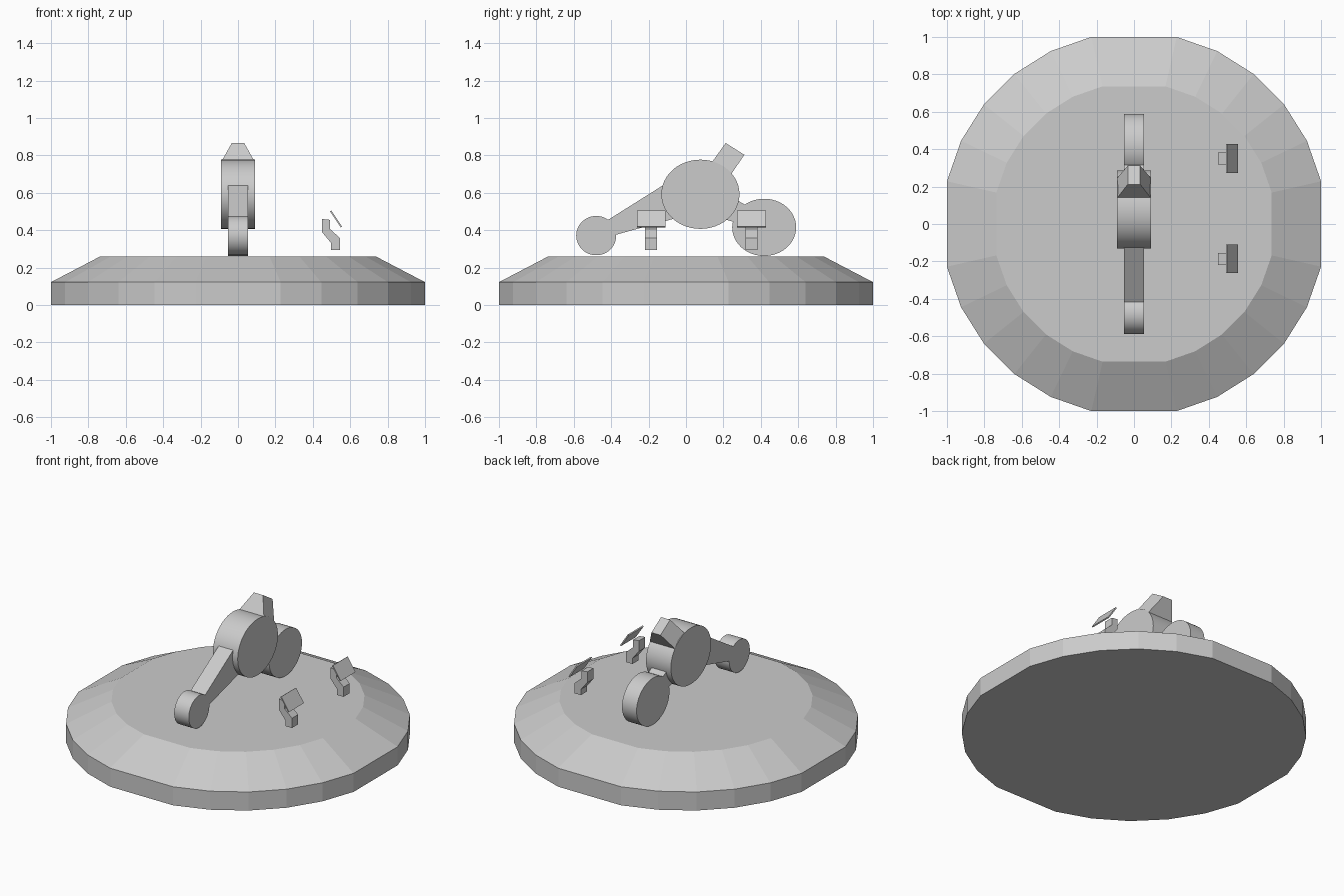
import bpy
import bmesh
from math import sin, cos, pi, radians

cube = bpy.data.objects.get("Cube")
if cube:
    bpy.data.objects.remove(cube, do_unlink=True)

grey = bpy.data.materials.new("plain_grey")
grey.use_nodes = True
COLOUR = (0.6, 0.6, 0.6, 1)
grey.diffuse_color = COLOUR
grey.node_tree.nodes["Principled BSDF"].inputs["Base Color"].default_value = COLOUR


def loft(name, rings, smooth=False):
    """Skin matching rings of points and cap both ends."""
    bm = bmesh.new()
    loops = [[bm.verts.new(p) for p in ring] for ring in rings]
    n = len(loops[0])
    for a, b in zip(loops, loops[1:]):
        for i in range(n):
            j = (i + 1) % n
            bm.faces.new((a[i], a[j], b[j], b[i]))
    bm.faces.new(loops[0][::-1])
    bm.faces.new(loops[-1])
    bmesh.ops.recalc_face_normals(bm, faces=bm.faces)
    for f in bm.faces:
        f.smooth = smooth
    mesh = bpy.data.meshes.new(name)
    bm.to_mesh(mesh)
    bm.free()
    if smooth:
        mesh.set_sharp_from_angle(angle=radians(30))
    mesh.materials.append(grey)
    ob = bpy.data.objects.new(name, mesh)
    bpy.context.scene.collection.objects.link(ob)
    return ob


def slab_x(name, profile, half, smooth=False):
    """Extrude a (y, z) profile symmetrically along x."""
    return loft(name, [[(x, y, z) for y, z in profile] for x in (-half, half)], smooth)


def slab_y(name, profile, centre, half):
    """Extrude an (x, z) profile along y."""
    return loft(name, [[(x, y, z) for x, z in profile]
                       for y in (centre - half, centre + half)])


def disc(name, y, z, ry, rz, half):
    ring = [(y + ry * cos(2 * pi * i / 48), z + rz * sin(2 * pi * i / 48)) for i in range(48)]
    return slab_x(name, ring, half, smooth=True)


# Base: faceted platform with flattened sides on the axes
steps = [k for k in range(28) if k % 7]


def base_ring(r, z):
    return [(r * cos(2 * pi * k / 28), r * sin(2 * pi * k / 28), z) for k in steps]


loft("base", [base_ring(1.026, 0), base_ring(1.026, 0.122), base_ring(0.755, 0.26)])

# Three upright discs
disc("main_disc", 0.077, 0.592, 0.209, 0.185, 0.09)
disc("front_disc", -0.48, 0.371, 0.107, 0.105, 0.053)
disc("back_disc", 0.418, 0.415, 0.171, 0.153, 0.053)

# Links between the discs
slab_x("front_arm", [(-0.45, 0.434), (-0.417, 0.455), (-0.11, 0.648), (0, 0.6),
                     (0, 0.479), (-0.38, 0.374)], 0.053)
slab_x("back_arm", [(0.2, 0.602), (0.34, 0.522), (0.34, 0.42), (0.2, 0.46)], 0.053)

# Tapered block on top of the main disc
foot = [(0.115, 0.725), (0.14, 0.765), (0.246, 0.706), (0.21, 0.65)]
head = loft("top_block", [
    [(-0.09, 0.14, 0.765), (0.09, 0.14, 0.765), (0.09, 0.246, 0.706), (-0.09, 0.246, 0.706)],
    [(-0.033, 0.212, 0.866), (0.033, 0.212, 0.866), (0.033, 0.268, 0.845), (0.033, 0.31, 0.803),
     (-0.033, 0.31, 0.803), (-0.033, 0.268, 0.845)],
][:1] + [[(-0.033, 0.212, 0.866), (0.033, 0.212, 0.866),
          (0.033, 0.312, 0.803), (-0.033, 0.312, 0.803)]])

# Root that sinks the block into the disc
slab_x("top_block_root", foot, 0.09)

# Cranked posts with tilted plates on the left side
post = [(0.449, 0.46), (0.492, 0.455), (0.492, 0.406), (0.545, 0.358),
        (0.545, 0.294), (0.497, 0.294), (0.497, 0.332), (0.449, 0.39)]
plate = [(0.492, 0.501), (0.499, 0.505), (0.556, 0.419), (0.549, 0.415)]
for label, y in (("front", -0.186), ("back", 0.35)):
    slab_y(label + "_post", post, y, 0.032)
    slab_y(label + "_plate", plate, y, 0.077)
